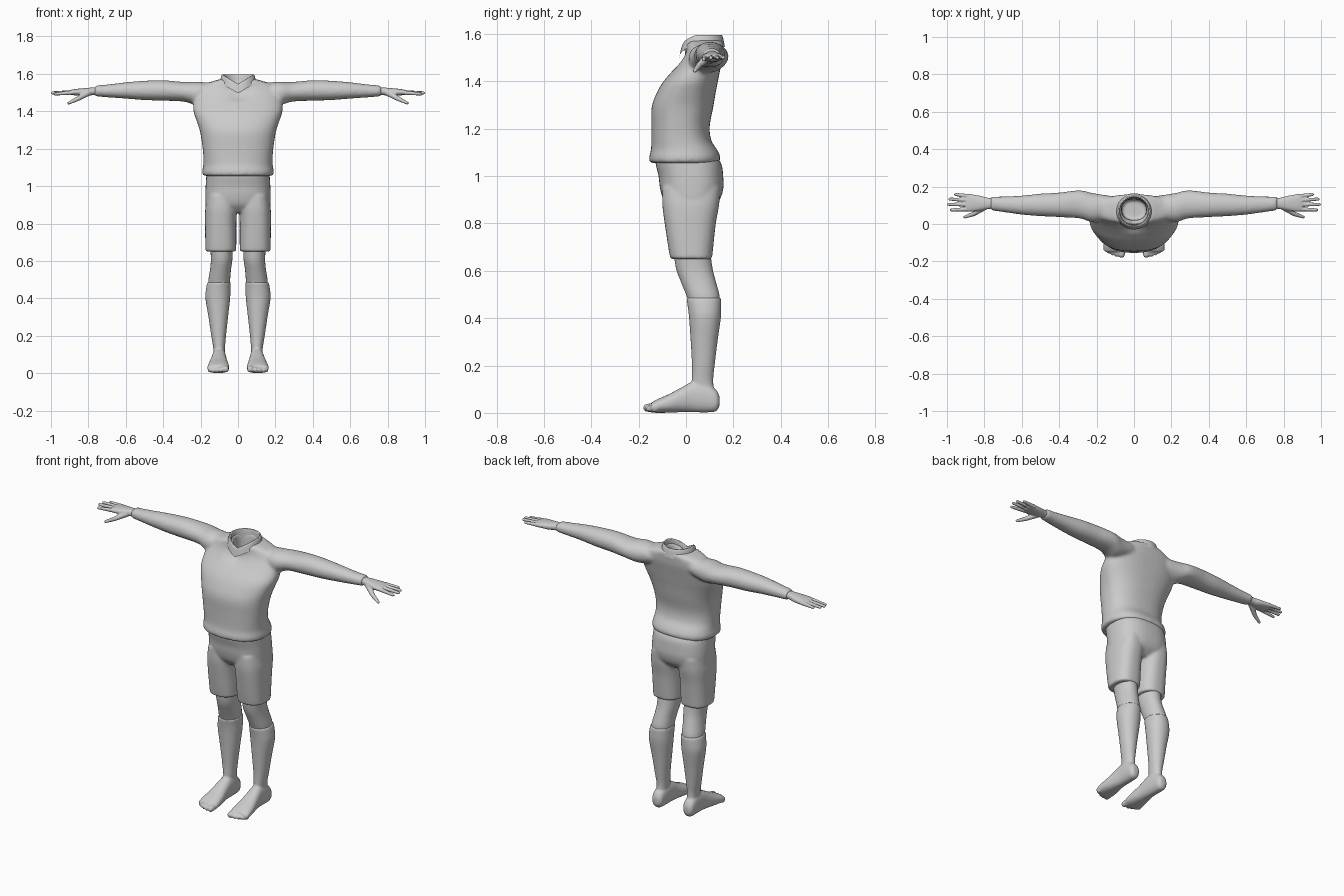
import bpy, bmesh
from math import cos, sin, pi, copysign
from mathutils import Vector, Matrix

if "Cube" in bpy.data.objects:
    bpy.data.objects.remove(bpy.data.objects["Cube"])

grey = bpy.data.materials.new("plain grey")
grey.use_nodes = True
grey.diffuse_color = (0.6, 0.6, 0.6, 1)
grey.node_tree.nodes["Principled BSDF"].inputs["Base Color"].default_value = (0.6, 0.6, 0.6, 1)


def spline(rings, steps=4):
    """Catmull-Rom interpolation between rows of numbers."""
    out = []
    for i in range(len(rings) - 1):
        p = [rings[max(0, min(len(rings) - 1, i + k))] for k in (-1, 0, 1, 2)]
        for s in range(steps):
            t = s / steps
            out.append([0.5 * (2 * b + (c - a) * t + (2 * a - 5 * b + 4 * c - d) * t * t
                               + (3 * b - a - 3 * c + d) * t ** 3) for a, b, c, d in zip(*p)])
    return out + [list(rings[-1])]


def loft(bm, axis, rings, power=2.0, side=1, caps=True, n=40):
    """Skin rounded sections (position, low/high of both cross axes) along an axis."""
    loops = []
    for pos, a0, a1, b0, b1 in spline(rings):
        loop = []
        for k in range(n):
            c, s = cos(2 * pi * k / n), sin(2 * pi * k / n)
            a = (a0 + a1) / 2 + (a1 - a0) / 2 * copysign(abs(c) ** (2 / power), c)
            b = (b0 + b1) / 2 + (b1 - b0) / 2 * copysign(abs(s) ** (2 / power), s)
            x, y, z = {"x": (pos, a, b), "y": (a, pos, b), "z": (a, b, pos)}[axis]
            loop.append(bm.verts.new((x * side, y, z)))
        loops.append(loop)
    for u, v in zip(loops, loops[1:]):
        for k in range(n):
            bm.faces.new((u[k], u[(k + 1) % n], v[(k + 1) % n], v[k]))
    if caps:
        bm.faces.new(loops[0])
        bm.faces.new(loops[-1])
    return [v for loop in loops for v in loop]


def limb(bm, p, q, r0, r1, side=1):
    """Round-ended tapered rod for fingers and toes."""
    p, q = (Vector((v[0] * side, v[1], v[2])) for v in (p, q))
    turn = (q - p).to_track_quat("Z", "Y").to_matrix().to_4x4()
    bmesh.ops.create_cone(bm, cap_ends=True, segments=14, radius1=r0, radius2=r1,
                          depth=(q - p).length, matrix=Matrix.Translation((p + q) / 2) @ turn)
    for c, r in ((p, r0), (q, r1)):
        bmesh.ops.create_icosphere(bm, subdivisions=2, radius=r, matrix=Matrix.Translation(c))


def finish(name, bm, voxel=0, smooth=4):
    bmesh.ops.recalc_face_normals(bm, faces=bm.faces)
    me = bpy.data.meshes.new(name)
    bm.to_mesh(me)
    bm.free()
    me.materials.append(grey)
    ob = bpy.data.objects.new(name, me)
    bpy.context.collection.objects.link(ob)
    for f in me.polygons:
        f.use_smooth = True
    if voxel:
        rm = ob.modifiers.new("blend", "REMESH")
        rm.mode, rm.voxel_size, rm.use_smooth_shade = "VOXEL", voxel, True
        sm = ob.modifiers.new("soften", "SMOOTH")
        sm.factor, sm.iterations = 0.5, smooth
    return ob


def neck_dip(verts):
    """Lower the front of the neckline into a V."""
    for v in verts:
        x, y, z = v.co
        across = max(0, 1 - abs(x) / 0.085)
        front = min(1, max(0, (0.07 - y) / 0.05))
        v.co.z -= 0.05 * across * front * min(1, max(0, (z - 1.45) / 0.1))


# Shirt: torso with an open neck, plus sleeves
bm = bmesh.new()
torso = [(z, -w, w, f, b) for z, w, f, b in (
    (1.055, .188, -.153, .138), (1.08, .191, -.155, .145), (1.11, .186, -.148, .132),
    (1.15, .185, -.146, .107), (1.21, .19, -.146, .1), (1.29, .203, -.145, .115),
    (1.35, .222, -.124, .125), (1.4, .238, -.095, .135), (1.45, .238, -.052, .145),
    (1.5, .225, -.014, .155), (1.54, .195, 0, .158), (1.562, .13, -.005, .16),
    (1.572, .09, -.005, .155), (1.56, .068, .018, .137), (1.42, .065, .022, .13))]
neck_dip(loft(bm, "z", torso, 2.4))
sleeve = [(.12, .03, .15, 1.46, 1.55), (.22, .01, .165, 1.435, 1.558), (.29, .03, .18, 1.452, 1.557),
          (.4, .037, .168, 1.457, 1.566), (.5, .042, .162, 1.46, 1.563), (.6, .05, .152, 1.468, 1.555),
          (.7, .064, .147, 1.475, 1.543), (.765, .073, .147, 1.48, 1.538)]
for s in (1, -1):
    loft(bm, "x", sleeve, 2.1, s)
finish("shirt", bm, 0.009, 5)

# Collar
bm = bmesh.new()
collar = [(z, -r, r, .07 - r, .07 + r * .95) for z, r in (
    (1.545, .099), (1.575, .093), (1.592, .088), (1.596, .082), (1.585, .076), (1.5, .07))]
neck_dip(loft(bm, "z", collar, caps=False))
finish("collar", bm)

# Shorts: hips and two legs
bm = bmesh.new()
loft(bm, "z", [(.86, -.15, .15, -.06, .1), (.9, -.172, .172, -.095, .142), (.95, -.174, .174, -.11, .158),
               (1.0, -.173, .173, -.116, .157), (1.05, -.17, .17, -.128, .15),
               (1.09, -.168, .168, -.13, .125)], 2.5)
for s in (1, -1):
    loft(bm, "z", [(.65, .01, .174, -.066, .11), (.7, .009, .175, -.075, .115),
                   (.8, .009, .176, -.09, .126), (.88, .006, .175, -.1, .14),
                   (.95, .01, .165, -.1, .145)], 2.5, s)
finish("shorts", bm, 0.008, 3)

for s, side in ((1, "left"), (-1, "right")):
    # Knee and lower thigh
    bm = bmesh.new()
    loft(bm, "z", [(.44, .05, .155, .02, .135), (.49, .043, .159, .004, .142), (.55, .038, .15, -.02, .127),
                   (.61, .03, .145, -.042, .112), (.7, .03, .15, -.055, .1)], 2.1, s)
    finish(side + "_knee", bm)

    # Calf, foot and toes
    bm = bmesh.new()
    loft(bm, "z", [(.06, .072, .13, .025, .125), (.13, .07, .132, .024, .115), (.2, .064, .143, .025, .121),
                   (.3, .053, .158, .02, .133), (.4, .042, .174, .013, .147),
                   (.45, .04, .171, .007, .149), (.486, .039, .164, .001, .148)], 2.1, s)
    loft(bm, "y", [(.142, .085, .12, .03, .07), (.125, .07, .135, .006, .1), (.08, .065, .138, .002, .13),
                   (.03, .062, .14, .003, .132), (-.02, .058, .148, .003, .107), (-.07, .05, .158, .001, .08),
                   (-.12, .046, .164, 0, .058), (-.148, .05, .16, .002, .042)], 2.3, s)
    for i in range(5):
        r = (.018, .014, .013, .012, .012)[i]
        x = (.066, .092, .114, .134, .15)[i]
        limb(bm, (x, -.11, .028), (x, -.164 + .004 * i * i / 2, r + .003), r, r, s)
    finish(side + "_lower_leg", bm, 0.006, 3)

    # Hand: palm, four fingers and a lowered thumb
    bm = bmesh.new()
    loft(bm, "x", [(.74, .083, .137, 1.487, 1.529), (.78, .08, .14, 1.486, 1.527),
                   (.82, .072, .15, 1.482, 1.524), (.87, .066, .158, 1.485, 1.519),
                   (.9, .07, .156, 1.489, 1.513)], 2.3, s)
    for y, tip_y, tip_x, tip_z in ((.08, .075, .978, 1.492), (.104, .105, .992, 1.498),
                                   (.127, .133, .985, 1.5), (.147, .158, .955, 1.5)):
        limb(bm, (.87, y, 1.502), (tip_x, tip_y, tip_z), .0125, .008, s)
    limb(bm, (.8, .09, 1.499), (.855, .055, 1.468), .017, .0125, s)
    limb(bm, (.855, .055, 1.468), (.905, .037, 1.444), .0125, .008, s)
    finish(side + "_hand", bm, 0.0035, 2)
